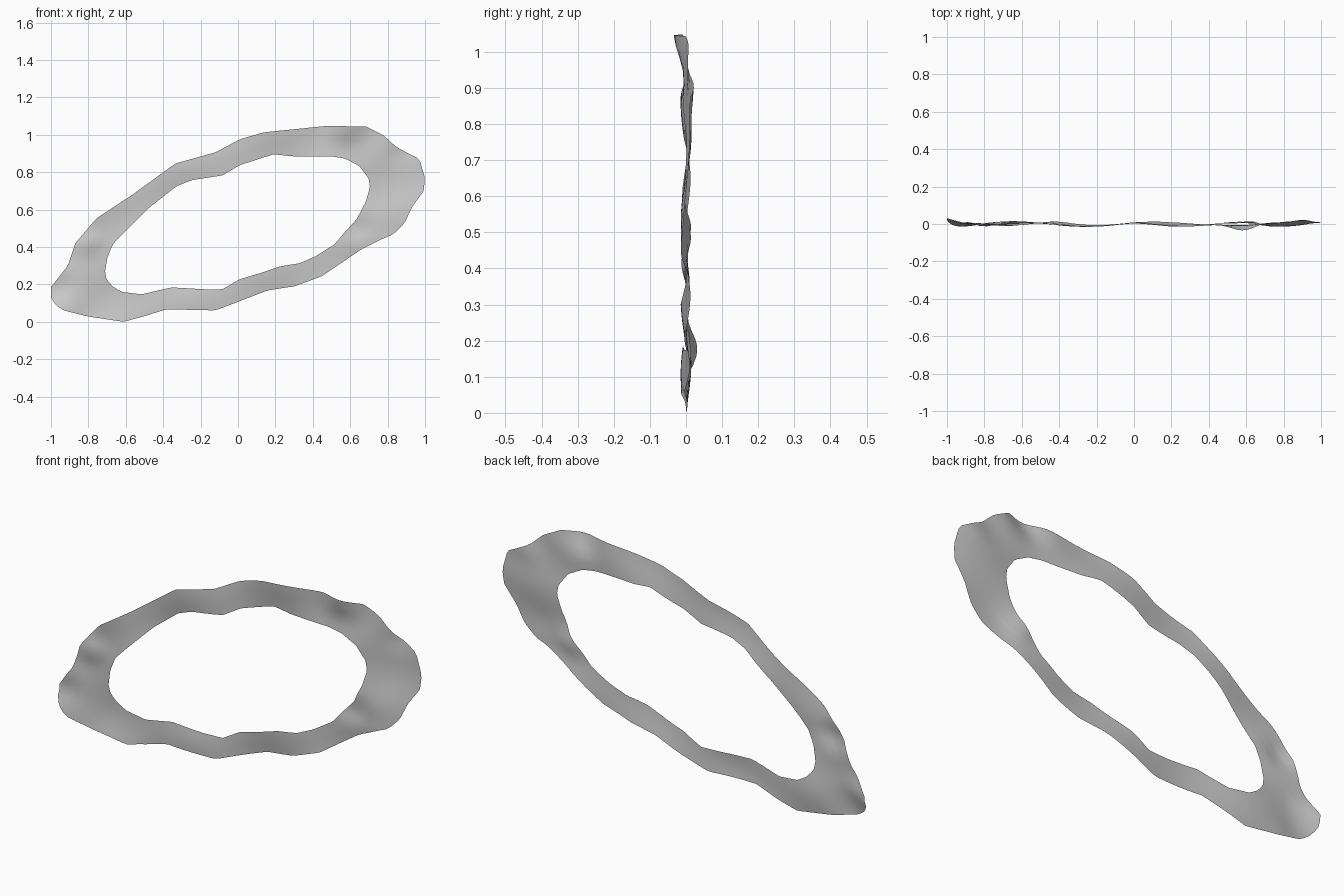
import bpy, math
from mathutils import Vector

if "Cube" in bpy.data.objects:
    bpy.data.objects.remove(bpy.data.objects["Cube"])

# Irregular outer and inner outlines (x, z), both clockwise from the left end
OUTER = [(-1, .185), (-.91, .3), (-.87, .42), (-.757, .553), (-.564, .68), (-.334, .847),
         (-.12, .906), (.01, .976), (.136, 1.013), (.48, 1.048), (.687, 1.043), (.778, .997),
         (.848, .933), (.97, .87), (1, .767), (.992, .698), (.933, .618), (.89, .527),
         (.83, .468), (.767, .441), (.66, .388), (.447, .243), (.302, .19), (.158, .168),
         (.008, .11), (-.12, .061), (-.382, .067), (-.505, .029), (-.612, 0), (-.805, .029),
         (-.933, .061), (-.98, .094), (-1, .131)]
INNER = [(-.711, .27), (-.698, .345), (-.67, .414), (-.607, .479), (-.473, .612), (-.329, .725),
         (-.249, .757), (-.083, .783), (.008, .837), (.19, .896), (.286, .885), (.5, .885),
         (.575, .872), (.65, .832), (.698, .767), (.706, .719), (.682, .639), (.634, .548),
         (.575, .484), (.516, .414), (.414, .35), (.329, .313), (.227, .297), (.115, .259),
         (.008, .227), (-.083, .174), (-.18, .174), (-.356, .184), (-.516, .147),
         (-.623, .16), (-.671, .19), (-.703, .227)]
# Local dents across the sheet: x, z, y height, radius
DENTS = [(-1, .17, .034, .09), (-.92, .06, -.014, .08), (.58, 1.05, -.034, .1),
         (.9, .9, .022, .08), (-.8, .42, -.014, .07), (.62, .5, .016, .07), (.78, .45, -.014, .08)]


def resample(points, count):
    """Evenly spaced points along a closed outline."""
    pts = [Vector(p) for p in points]
    segs = list(zip(pts, pts[1:] + pts[:1]))
    total = sum((b - a).length for a, b in segs)
    out, i, start = [], 0, 0.0
    for k in range(count):
        d = total * k / count
        while d > start + (segs[i][1] - segs[i][0]).length and i < len(segs) - 1:
            start += (segs[i][1] - segs[i][0]).length
            i += 1
        a, b = segs[i]
        out.append(a.lerp(b, (d - start) / (b - a).length))
    return out


def ripple(x, z):
    y = .009 * math.sin(9 * x + 8 * z) + .006 * math.sin(17 * z - 7 * x + 1)
    for dx, dz, h, r in DENTS:
        w = math.exp(-((x - dx) ** 2 + (z - dz) ** 2) / r ** 2)
        y = y * (1 - w) + h * w
    return y


# Rippled ring-shaped sheet
N, ROWS = 180, 5
outer, inner = resample(OUTER, N), resample(INNER, N)
verts = []
for r in range(ROWS + 1):
    for a, b in zip(outer, inner):
        p = a.lerp(b, r / ROWS)
        verts.append((p.x, ripple(p.x, p.y), p.y))
faces = [(r * N + i, r * N + (i + 1) % N, (r + 1) * N + (i + 1) % N, (r + 1) * N + i)
         for r in range(ROWS) for i in range(N)]
mesh = bpy.data.meshes.new("wavy_ring")
mesh.from_pydata(verts, [], faces)
mesh.polygons.foreach_set("use_smooth", [True] * len(faces))
mesh.flip_normals()
mesh.update()
ring = bpy.data.objects.new("wavy_ring", mesh)
bpy.context.collection.objects.link(ring)
# Face normals toward the front
if sum(p.normal.y * p.area for p in mesh.polygons) > 0:
    mesh.flip_normals()
